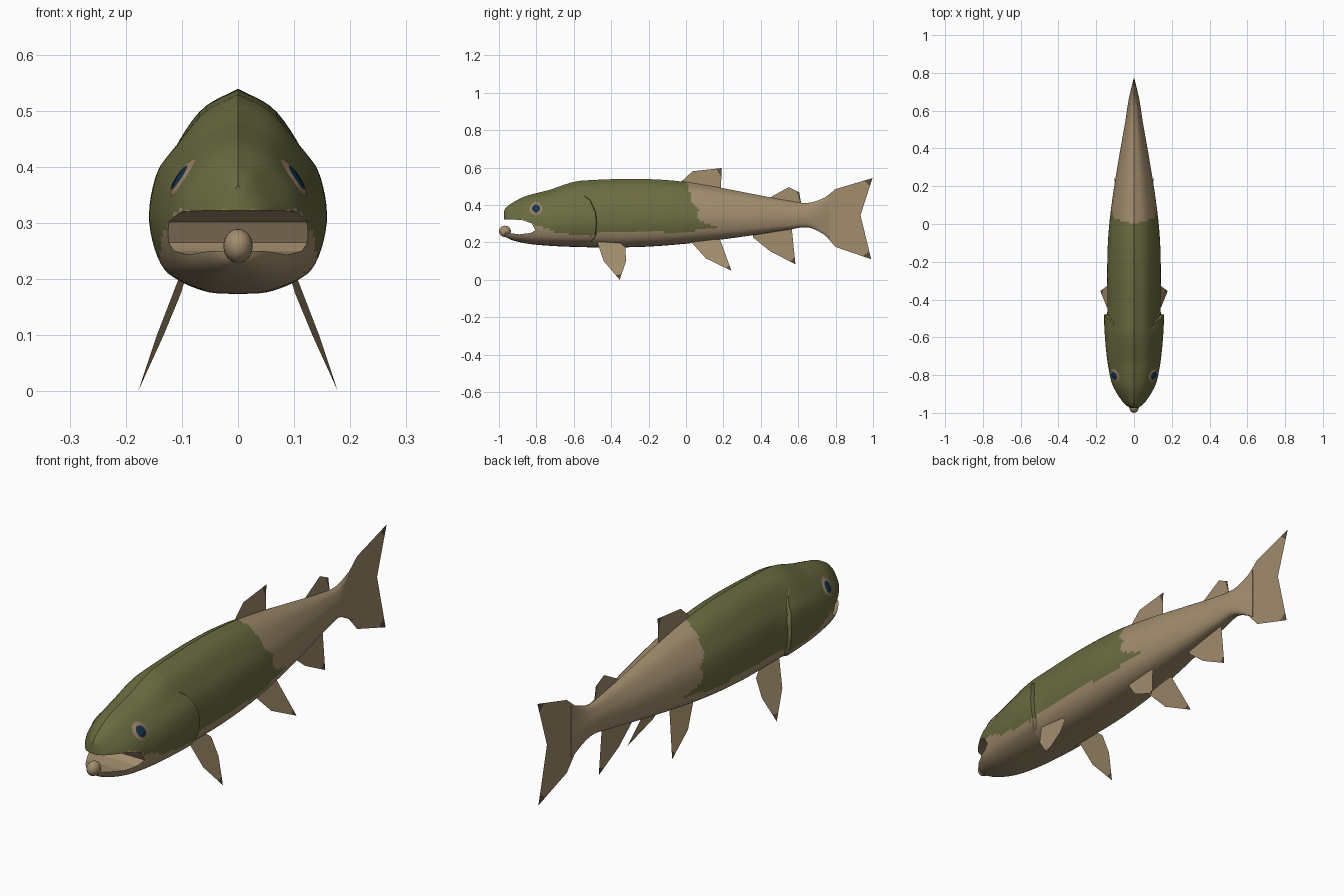
import bpy, bmesh, math
from mathutils import Vector
from mathutils.bvhtree import BVHTree

if "Cube" in bpy.data.objects:
    bpy.data.objects.remove(bpy.data.objects["Cube"])


def material(name, rgb):
    m = bpy.data.materials.new(name)
    m.diffuse_color = (*rgb, 1)
    m.use_nodes = True
    m.node_tree.nodes["Principled BSDF"].inputs["Base Color"].default_value = m.diffuse_color
    return m


GREEN = material("olive_green", (0.145, 0.15, 0.052))
TAN = material("tan", (0.36, 0.265, 0.155))
DARK = material("dark_brown", (0.10, 0.078, 0.045))
NAVY = material("navy", (0.008, 0.035, 0.075))
RING = material("eye_tan", (0.33, 0.22, 0.14))


def linear(table, t):
    if t <= table[0][0]:
        return table[0][1]
    for (a, p), (b, q) in zip(table, table[1:]):
        if t <= b:
            return p + (q - p) * (t - a) / (b - a)
    return table[-1][1]


def smooth(rows, t):
    """Cubic interpolation of rows (key, value, value, ...)."""
    i = max(k for k in range(len(rows) - 1) if k == 0 or rows[k][0] <= t)
    a, b = rows[i], rows[i + 1]
    h = b[0] - a[0]
    s = (t - a[0]) / h
    out = []
    for c in range(1, len(a)):
        def slope(k):
            p, q = rows[max(k - 1, 0)], rows[min(k + 1, len(rows) - 1)]
            return (q[c] - p[c]) / (q[0] - p[0])
        out.append(a[c] * (2*s**3 - 3*s**2 + 1) + b[c] * (3*s**2 - 2*s**3)
                   + h * (slope(i) * (s**3 - 2*s**2 + s) + slope(i + 1) * (s**3 - s**2)))
    return out


def make(name, bm, mats):
    me = bpy.data.meshes.new(name)
    bm.to_mesh(me)
    ob = bpy.data.objects.new(name, me)
    bpy.context.collection.objects.link(ob)
    for m in mats:
        me.materials.append(m)
    return ob


def shade(ob, angle):
    bpy.ops.object.select_all(action='DESELECT')
    ob.select_set(True)
    bpy.context.view_layer.objects.active = ob
    bpy.ops.object.shade_smooth_by_angle(angle=math.radians(angle))


# Body: y, top z, bottom z, half width
STATIONS = [
    (-.974, .368, .238, .018), (-.96, .388, .226, .046), (-.93, .410, .212, .072),
    (-.87, .442, .197, .108), (-.80, .463, .187, .128), (-.70, .487, .180, .140),
    (-.55, .520, .175, .144), (-.42, .534, .173, .140), (-.25, .539, .175, .142),
    (-.05, .528, .188, .135), (.15, .498, .210, .112), (.35, .460, .237, .080),
    (.55, .422, .268, .045), (.66, .412, .278, .028), (.77, .450, .225, .002)]
# Half cross-section: step, relative half width, relative height
SECTION = [(0, 0, 0), (1, .39, .011), (2, .69, .065), (3, .89, .168), (4, 1, .36),
           (5, .95, .553), (6, .79, .71), (7, .45, .90), (8, 0, 1)]
GILL = -.481
GILL_EDGE = [(.19, -.52), (.23, -.485), (.30, -.478), (.36, -.483), (.43, -.515), (.46, -.565)]
GILL_FADE = [(.18, 0), (.21, 1), (.40, 1), (.465, 0)]
HALF = 36

half = [smooth(SECTION, 8 * i / HALF) for i in range(HALF + 1)]
ring = half + [(-w, u) for w, u in half[-2:0:-1]]
ys = sorted([-.974 + 1.744 * i / 150 for i in range(151)] + [-.968, GILL - .0015, GILL + .0015])

bm = bmesh.new()
loops = []
for y0 in ys:
    top, bot, wid = smooth(STATIONS, y0)
    loop = []
    for w, u in ring:
        z = bot + (top - bot) * u
        x = wid * w
        # gill cover: rows follow its curved rear edge and swell up to it
        if y0 < GILL:
            x *= 1 + .115 * linear(GILL_FADE, z) * linear([(-.78, 0), (GILL, 1)], y0)
        fall = max(0, 1 - abs(y0 - GILL) / .25)
        loop.append(bm.verts.new((x, y0 + (linear(GILL_EDGE, z) - GILL) * fall, z)))
    loops.append(loop)
n = len(ring)
for a, b in zip(loops, loops[1:]):
    for i in range(n):
        bm.faces.new((a[i], a[(i + 1) % n], b[(i + 1) % n], b[i]))
bm.faces.new(loops[0])
bm.faces.new(loops[-1])
bmesh.ops.recalc_face_normals(bm, faces=bm.faces)
tree = BVHTree.FromBMesh(bm)
body = make("body", bm, [GREEN, TAN])
bm.free()

# Mouth opening cut through the head
MOUTH = [(-1.1, .325), (-.95, .322), (-.88, .320), (-.825, .302), (-.805, .265),
         (-.83, .250), (-.89, .243), (-.955, .250), (-1.1, .250)]
bm = bmesh.new()
face = bm.faces.new([bm.verts.new((-.3, y, z)) for y, z in MOUTH])
new = bmesh.ops.extrude_face_region(bm, geom=[face])["geom"]
bmesh.ops.translate(bm, vec=(.6, 0, 0), verts=[v for v in new if isinstance(v, bmesh.types.BMVert)])
bmesh.ops.recalc_face_normals(bm, faces=bm.faces)
cutter = make("mouth_cutter", bm, [])
bm.free()
cutter.hide_render = True
mod = body.modifiers.new("mouth", 'BOOLEAN')
mod.operation, mod.solver, mod.object = 'DIFFERENCE', 'EXACT', cutter
bpy.context.view_layer.objects.active = body
bpy.ops.object.modifier_apply(modifier="mouth")
bpy.data.objects.remove(cutter)

# Green back, tan belly and rear
LOW = [(-1, .324), (-.86, .322), (-.80, .285), (-.74, .278), (-.70, .25), (-.58, .24),
       (-.5, .232), (-.46, .255), (0, .255), (.18, .285)]
BACK = [(.285, .18), (.30, .10), (.33, .06), (.38, .068), (.42, .03), (.50, .015), (.54, -.02)]
for p in body.data.polygons:
    c = p.center
    p.material_index = 0 if c.z > linear(LOW, c.y) and c.y < linear(BACK, c.z) else 1
shade(body, 35)

# Hooked tip of the lower jaw
bm = bmesh.new()
bmesh.ops.create_uvsphere(bm, u_segments=20, v_segments=12, radius=1)
for v in bm.verts:
    v.co = Vector((v.co.x * .026, -.968 + v.co.y * .032, .259 + v.co.z * .030))
shade(make("jaw_tip", bm, [TAN]), 60)
bm.free()

# Eyes: thin plates resting on the head
for side, label in ((1, "right"), (-1, "left")):
    bm = bmesh.new()
    rows = []
    for r, lift in ((.004, .004), (.021, .004), (.022, .003), (.034, .001)):
        row = []
        for k in range(20):
            a = math.tau * k / 20
            y, z = -.802 + r * math.cos(a), .381 + r * math.sin(a)
            hit = tree.ray_cast(Vector((1, y, z)), Vector((-1, 0, 0)))[0]
            row.append(bm.verts.new((side * (hit.x + lift), y, z)))
        rows.append(row)
    bm.faces.new(rows[0])
    for j in range(3):
        for k in range(20):
            m = (k + 1) % 20
            f = bm.faces.new((rows[j][k], rows[j][m], rows[j + 1][m], rows[j + 1][k]))
            f.material_index = int(j > 0)
    bmesh.ops.recalc_face_normals(bm, faces=bm.faces)
    if sum(f.normal.x for f in bm.faces) * side < 0:
        bmesh.ops.reverse_faces(bm, faces=bm.faces)
    shade(make(label + "_eye", bm, [NAVY, RING]), 60)
    bm.free()


def fin(name, outline, tips, place=lambda y, z: 0.0, depth=.03):
    """Flat sheet from a (y, z) outline with dark ends at the listed corners."""
    bm = bmesh.new()
    pts = [Vector((place(y, z), y, z)) for y, z in outline]
    bm.faces.new([bm.verts.new(p) for p in pts])
    mid = sum(pts, Vector()) / len(pts)
    for t in tips:
        d = (pts[t] - mid).normalized()
        cut = pts[t] - d * depth
        bmesh.ops.bisect_plane(bm, geom=bm.verts[:] + bm.edges[:] + bm.faces[:],
                               plane_co=cut, plane_no=d)
        for f in bm.faces:
            if (f.calc_center_median() - cut).dot(d) > 0:
                f.material_index = 1
    bmesh.ops.triangulate(bm, faces=bm.faces)
    make(name, bm, [TAN, DARK])
    bm.free()


# Fins on the centre line
fin("dorsal_fin", [(-.03, .50), (-.025, .525), (.035, .58), (.19, .597), (.187, .47)], [3], depth=.025)
fin("adipose_fin", [(.44, .42), (.45, .44), (.55, .495), (.605, .468), (.617, .40)], [3], depth=.012)
fin("anal_fin", [(.355, .25), (.36, .225), (.45, .152), (.585, .083), (.565, .28)], [3])
fin("tail_fin", [(.66, .40), (.72, .42), (.80, .485), (.997, .543), (.933, .345),
                 (.99, .11), (.80, .175), (.72, .265), (.66, .29)], [3, 5], depth=.04)

# Paired fins
for s, label in ((1, "right"), (-1, "left")):
    fin(label + "_pectoral_fin",
        [(-.487, .235), (-.44, .10), (-.355, 0), (-.32, .10), (-.325, .175), (-.40, .235)],
        [2], lambda y, z: s * (.178 - .42 * z - .10 * (y + .355) * min(1, z / .1)))
    fin(label + "_pelvic_fin",
        [(.02, .21), (.105, .115), (.243, .048), (.182, .215)],
        [2], lambda y, z: s * (.105 - .33 * (z - .048)))
